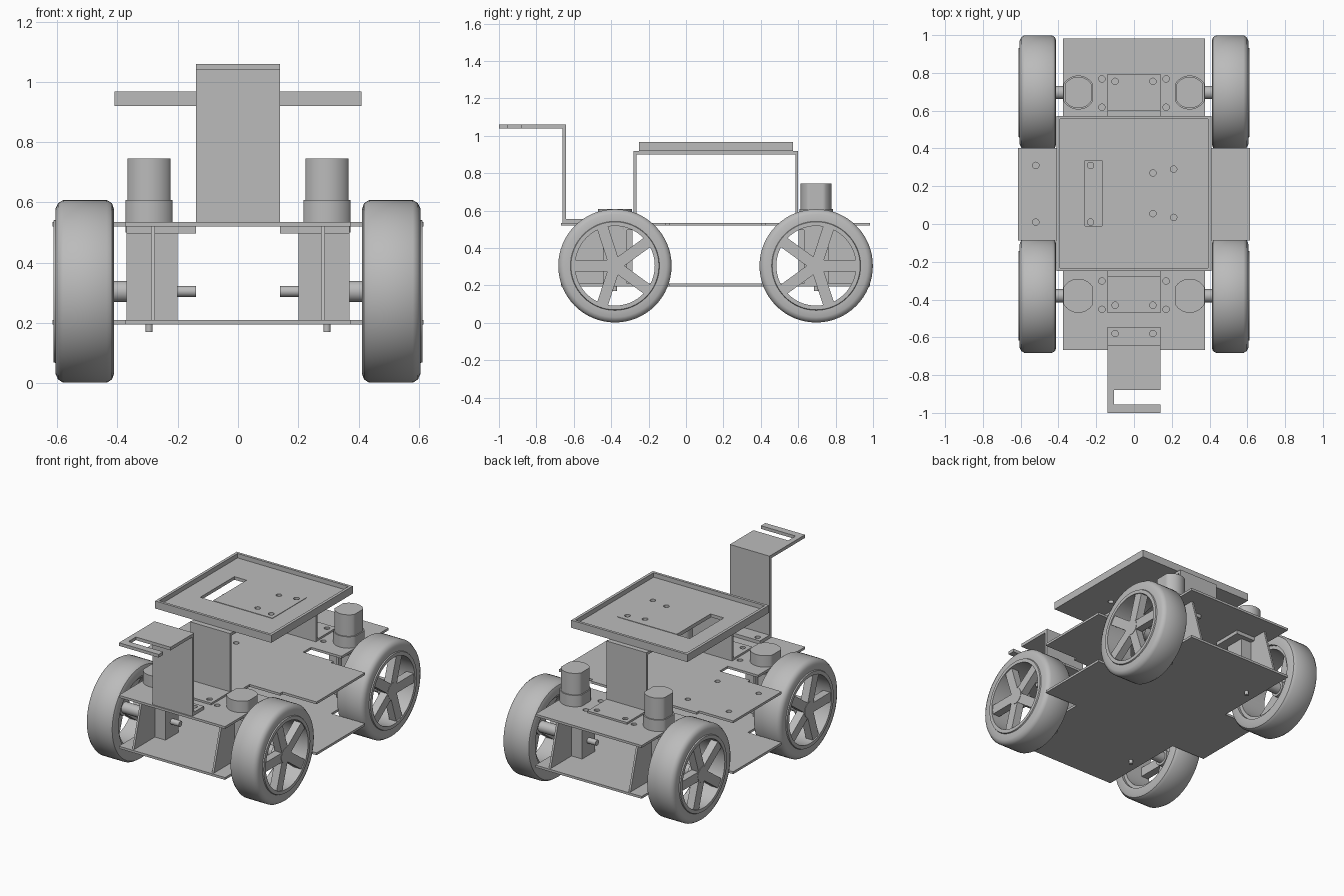
import bpy, bmesh, math
from mathutils import Matrix, Vector

cube = bpy.data.objects.get("Cube")
if cube:
    bpy.data.objects.remove(cube, do_unlink=True)

grey = bpy.data.materials.new("plain grey")
grey.use_nodes = True
colour = (0.5, 0.5, 0.5, 1)
grey.diffuse_color = colour
grey.node_tree.nodes["Principled BSDF"].inputs["Base Color"].default_value = colour

MID_Y = 0.158                     # chassis middle along its length
DECK_Z, FLOOR_Z, SHEET = 0.52, 0.195, 0.015
AXLE_Y, AXLE_Z = 0.538, 0.305     # axle offset from the middle, axle height


def finish(name, bm, smooth=False):
    bmesh.ops.recalc_face_normals(bm, faces=bm.faces)
    mesh = bpy.data.meshes.new(name)
    bm.to_mesh(mesh)
    bm.free()
    mesh.materials.append(grey)
    ob = bpy.data.objects.new(name, mesh)
    bpy.context.collection.objects.link(ob)
    if smooth:
        bpy.ops.object.select_all(action='DESELECT')
        bpy.context.view_layer.objects.active = ob
        ob.select_set(True)
        bpy.ops.object.shade_smooth_by_angle(angle=math.radians(35))
    return ob


def add_box(bm, x, y, z):
    """Box from three (low, high) ranges."""
    size = [abs(r[1] - r[0]) for r in (x, y, z)]
    mid = [(r[0] + r[1]) / 2 for r in (x, y, z)]
    bmesh.ops.create_cube(bm, size=1, matrix=Matrix.Translation(mid) @ Matrix.Diagonal((*size, 1)))


def box(name, x, y, z):
    bm = bmesh.new()
    add_box(bm, x, y, z)
    return finish(name, bm)


def add_rod(bm, centre, radius, depth, axis='Z', sides=24):
    turn = Matrix.Rotation(math.pi / 2, 4, 'Y') if axis == 'X' else Matrix()
    bmesh.ops.create_cone(bm, cap_ends=True, segments=sides, radius1=radius, radius2=radius,
                          depth=depth, matrix=Matrix.Translation(centre) @ turn)


def rod(name, centre, radius, depth, axis='Z'):
    bm = bmesh.new()
    add_rod(bm, centre, radius, depth, axis)
    return finish(name, bm, True)


def prism(name, points, offset):
    """Flat outline pushed along an offset."""
    bm = bmesh.new()
    face = bm.faces.new([bm.verts.new(p) for p in points])
    out = bmesh.ops.extrude_face_region(bm, geom=[face])
    bmesh.ops.translate(bm, vec=offset, verts=[v for v in out['geom'] if isinstance(v, bmesh.types.BMVert)])
    return finish(name, bm)


def cut(ob, holes=(), slots=(), radius=0.017):
    """Drill round holes and rectangular slots straight down through a part."""
    bm = bmesh.new()
    z = [v.co.z for v in ob.data.vertices]
    low, high = min(z) - 0.01, max(z) + 0.01
    for x, y in holes:
        add_rod(bm, (x, y, (low + high) / 2), radius, high - low, sides=16)
    for x, y in slots:
        add_box(bm, x, y, (low, high))
    cutter = finish(ob.name + "_cutter", bm)
    cutter.hide_render = True
    mod = ob.modifiers.new("holes", 'BOOLEAN')
    mod.operation, mod.object, mod.solver = 'DIFFERENCE', cutter, 'EXACT'
    bpy.ops.object.select_all(action='DESELECT')
    bpy.context.view_layer.objects.active = ob
    ob.select_set(True)
    bpy.ops.object.modifier_apply(modifier=mod.name)
    bpy.data.objects.remove(cutter, do_unlink=True)


def chassis_plate(name, z):
    wide, narrow, side, end = 0.615, 0.375, 0.245, 0.825
    quarter = [(wide, side), (narrow, side), (narrow, end)]
    half = quarter + [(-x, y) for x, y in reversed(quarter)]
    outline = half + [(-x, -y) for x, y in half]
    return prism(name, [(x, y + MID_Y, z) for x, y in outline], Vector((0, 0, SHEET)))


# Chassis plates
chassis_plate("floor_plate", FLOOR_Z)
deck = chassis_plate("deck_plate", DECK_Z)
deck_holes = [(x, y) for x in (-0.52, -0.23) for y in (0.01, 0.31)]
deck_holes += [(sx * 0.17, MID_Y + sy * d) for sx in (-1, 1) for sy in (-1, 1) for d in (0.46, 0.61)]
deck_slots = [(sorted((sx * 0.16, sx * 0.38)), sorted((MID_Y + sy * 0.27, MID_Y + sy * 0.35)))
              for sx in (-1, 1) for sy in (-1, 1)]
cut(deck, deck_holes, deck_slots)

# Raised bridge that carries the tray
W = (-0.14, 0.14)
TOP = DECK_Z + SHEET
box("bridge_top", W, (-0.28, 0.6), (0.9, 0.918))
for end, outer, inner, toe in (("front", -0.28, -0.265, -0.47), ("rear", 0.6, 0.585, 0.795)):
    box(end + "_bridge_leg", W, (inner, outer), (TOP, 0.91))
    foot = box(end + "_bridge_foot", W, (outer, toe), (TOP, TOP + 0.012))
    hole_y = toe + math.copysign(0.04, MID_Y - toe)
    cut(foot, [(-0.1, hole_y), (0.1, hole_y)])

# Tray with a rim, a cable slot and a mounting pad
tray = box("tray_floor", (-0.41, 0.41), (-0.25, 0.572), (0.92, 0.94))
board_holes = [(0.1, 0.055), (0.1, 0.27), (0.21, 0.035), (0.21, 0.29)]
cut(tray, board_holes, [((-0.26, -0.17), (-0.01, 0.335))])
pad = box("tray_pad", (-0.17, 0.25), (-0.01, 0.335), (0.94, 0.943))
cut(pad, board_holes)
for s, side in ((-1, "right"), (1, "left")):
    box(side + "_tray_rim", sorted((s * 0.392, s * 0.41)), (-0.25, 0.572), (0.938, 0.968))
for end, y in (("front", -0.25), ("rear", 0.555)):
    box(end + "_tray_rim", (-0.395, 0.395), (y, y + 0.017), (0.938, 0.968))

# Front holder with an open slot in its top
holder_foot = box("holder_foot", W, (-0.65, -0.545), (TOP, 0.556))
cut(holder_foot, [(-0.1, -0.58), (0.1, -0.58)])
box("holder_upright", W, (-0.66, -0.642), (DECK_Z, 1.05))
holder_top = box("holder_top", W, (-1, -0.642), (1.04, 1.06))
cut(holder_top, slots=[((-0.105, 0.2), (-0.955, -0.88))])


def flat_motor(name, centre, radius, half_width, low, high):
    """Round can with flattened sides."""
    bm = bmesh.new()
    add_rod(bm, (0, 0, (low + high) / 2), radius, high - low, sides=48)
    for v in bm.verts:
        v.co.x = max(-half_width, min(half_width, v.co.x))
    bmesh.ops.remove_doubles(bm, verts=bm.verts, dist=0.0001)
    bmesh.ops.translate(bm, vec=(*centre, 0), verts=bm.verts)
    finish(name, bm, True)


def wheel(name, s, e, y):
    """Lathed tyre, rim lip, hub and five spokes."""
    bm = bmesh.new()
    section = [(0.412, 0.235), (0.412, 0.275), (0.418, 0.292), (0.435, 0.303), (0.58, 0.303),
               (0.597, 0.292), (0.605, 0.275), (0.605, 0.238), (0.612, 0.235), (0.612, 0.213),
               (0.43, 0.213), (0.43, 0.235)]
    verts = [bm.verts.new((x, 0, r)) for x, r in section]
    edges = [bm.edges.new((verts[i - 1], verts[i])) for i in range(len(verts))]
    bmesh.ops.spin(bm, geom=verts + edges, axis=(1, 0, 0), cent=(0, 0, 0),
                   angle=2 * math.pi, steps=64, use_merge=True)
    bmesh.ops.remove_doubles(bm, verts=bm.verts, dist=0.0001)
    add_rod(bm, (0.57, 0, 0), 0.05, 0.075, 'X')
    for i in range(5):
        turn = Matrix.Rotation(i * 2 * math.pi / 5, 4, 'X')
        part = bmesh.ops.create_cube(bm, size=1, matrix=turn @ Matrix.Translation((0.58, 0.11, 0))
                                     @ Matrix.Diagonal((0.05, 0.22, 0.06, 1)))
        del part
    for v in bm.verts:
        v.co = Vector((s * v.co.x, e * v.co.y + y, v.co.z + AXLE_Z))
    finish(name, bm, True)


# Four wheel stations: wheel, axle, gearbox, motor, gusset
for s, side in ((-1, "right"), (1, "left")):
    for e, end in ((-1, "front"), (1, "rear")):
        tag = end + "_" + side
        y = MID_Y + e * AXLE_Y

        def xs(a, b):
            return sorted((s * a, s * b))

        wheel(tag + "_wheel", s, e, y)
        rod(tag + "_axle", (s * 0.47, y, AXLE_Z), 0.035, 0.2, 'X')
        rod(tag + "_inner_shaft", (s * 0.17, y, AXLE_Z), 0.018, 0.06, 'X')
        rod(tag + "_floor_screw", (s * 0.295, y, 0.185), 0.012, 0.03)
        box(tag + "_gearbox", xs(0.2, 0.37), (y - 0.065, y + 0.065), (0.21, 0.53))
        box(tag + "_mount_flange", xs(0.14, 0.37), (y - 0.095, y + 0.095), (0.497, DECK_Z))
        flat_motor(tag + "_motor_base", (s * 0.295, y), 0.09, 0.078, 0.5, 0.608)
        if e > 0:
            flat_motor(tag + "_motor_can", (s * 0.295, y), 0.083, 0.071, 0.6, 0.745)
        outline = [(y - e * 0.095, 0.21), (y + e * 0.275, 0.21),
                   (y + e * 0.185, DECK_Z), (y - e * 0.095, DECK_Z)]
        prism(tag + "_gusset", [(s * 0.275, py, pz) for py, pz in outline], Vector((s * 0.013, 0, 0)))
